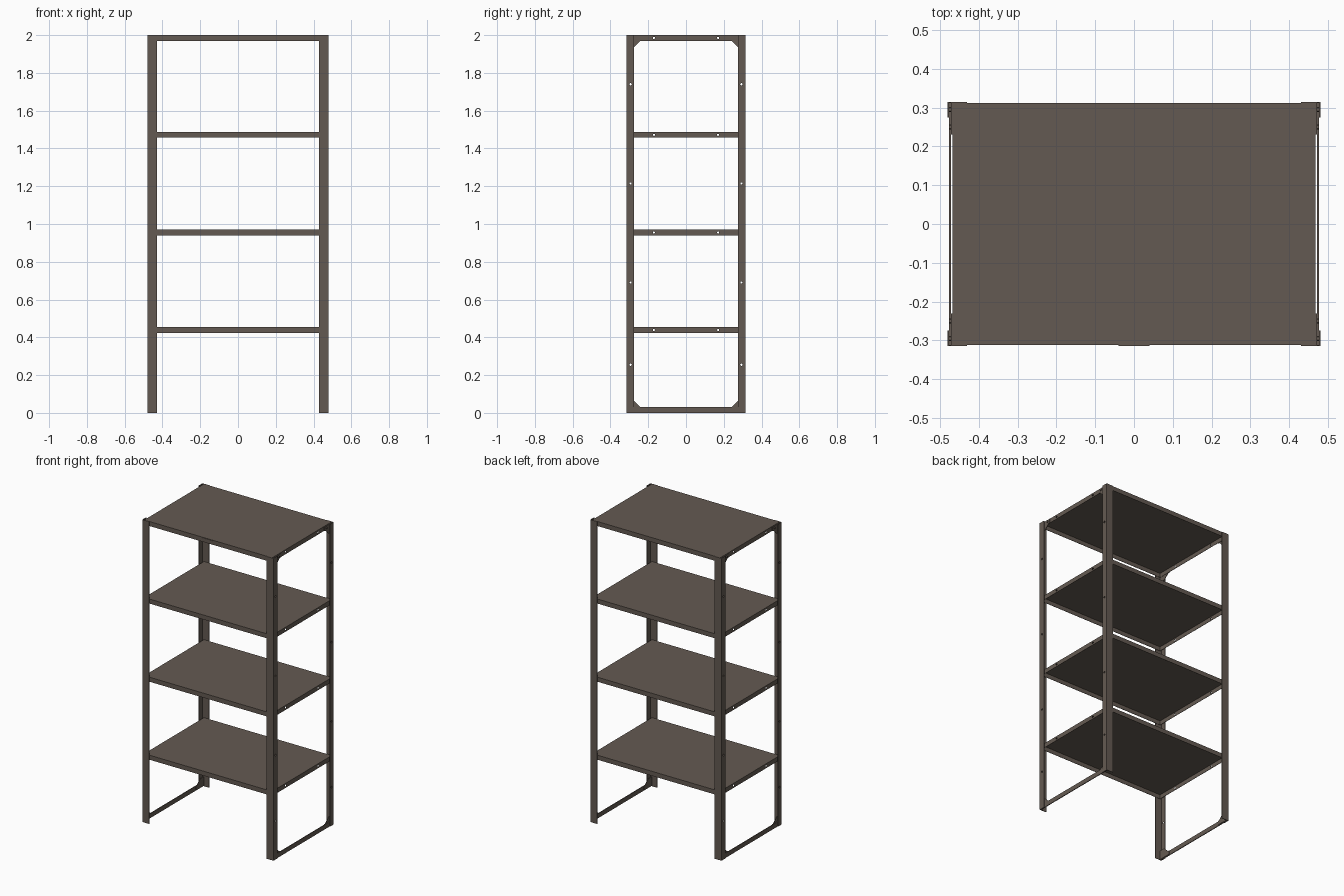
import bpy
import bmesh
import math
from mathutils import Matrix

if "Cube" in bpy.data.objects:
    bpy.data.objects.remove(bpy.data.objects["Cube"])

steel = bpy.data.materials.new("brown_grey_steel")
steel.diffuse_color = (0.127, 0.102, 0.084, 1)
steel.use_nodes = True
steel.node_tree.nodes["Principled BSDF"].inputs["Base Color"].default_value = steel.diffuse_color

HX, HY, T = 0.48, 0.315, 0.003          # outer half sizes, sheet thickness
SX, SY, HEM = 0.468, 0.312, 0.03        # shelf half sizes, hem height
SHELF_TOPS = [0.454, 0.97, 1.487, 2.0]
HOLE_Z = [0.255, 0.69, 1.215, 1.74]


def finish(name, bm):
    bmesh.ops.recalc_face_normals(bm, faces=bm.faces)
    me = bpy.data.meshes.new(name)
    bm.to_mesh(me)
    bm.free()
    me.materials.append(steel)
    ob = bpy.data.objects.new(name, me)
    bpy.context.collection.objects.link(ob)
    return ob


def prism(name, pts, offset):
    """Extrude a closed outline of 3D points along an offset."""
    bm = bmesh.new()
    face = bm.faces.new([bm.verts.new(p) for p in pts])
    res = bmesh.ops.extrude_face_region(bm, geom=[face], use_keep_orig=True)
    verts = [g for g in res["geom"] if isinstance(g, bmesh.types.BMVert)]
    bmesh.ops.translate(bm, verts=verts, vec=offset)
    return finish(name, bm)


def box(name, lo, hi):
    pts = [(lo[0], lo[1], lo[2]), (hi[0], lo[1], lo[2]),
           (hi[0], hi[1], lo[2]), (lo[0], hi[1], lo[2])]
    return prism(name, pts, (0, 0, hi[2] - lo[2]))


def rods(name, centres, radius, depth, sides):
    """Cylinders lying along x."""
    bm = bmesh.new()
    for c in centres:
        m = Matrix.Translation(c) @ Matrix.Rotation(math.pi / 2, 4, "Y")
        bmesh.ops.create_cone(bm, cap_ends=True, segments=sides, radius1=radius,
                              radius2=radius, depth=depth, matrix=m)
    return finish(name, bm)


# Bolt hole cutter running through both sides
holes = [(0, s * 0.17, z - HEM / 2) for s in (-1, 1) for z in SHELF_TOPS]
holes += [(0, s * 0.293, z) for s in (-1, 1) for z in HOLE_Z]
cutter = rods("hole_cutter", holes, 0.006, 1.2, 10)
cutter.hide_render = True
cutter.hide_viewport = True


def drill(ob):
    mod = ob.modifiers.new("holes", "BOOLEAN")
    mod.operation = "DIFFERENCE"
    mod.solver = "EXACT"
    mod.object = cutter


# Shelves: folded sheet trays, open underneath
for i, top in enumerate(SHELF_TOPS):
    bm = bmesh.new()
    bmesh.ops.create_cube(bm, size=1)
    bmesh.ops.scale(bm, vec=(2 * SX, 2 * SY, HEM), verts=bm.verts)
    bmesh.ops.translate(bm, vec=(0, 0, top - HEM / 2), verts=bm.verts)
    under = [f for f in bm.faces if f.normal.z < -0.5]
    bmesh.ops.delete(bm, geom=under, context="FACES_ONLY")
    shelf = finish(f"shelf_{i + 1}", bm)
    # Normals may face either way on an open tray, so force the top upward
    if max(shelf.data.polygons, key=lambda p: abs(p.normal.z)).normal.z < 0:
        shelf.data.flip_normals()
    sol = shelf.modifiers.new("sheet", "SOLIDIFY")
    sol.thickness = T
    sol.offset = -1
    drill(shelf)

for sx in (-1, 1):
    side = "left" if sx < 0 else "right"
    # Foot rail joining front and back posts
    box(f"foot_rail_{side}", (sx * 0.472, -HY + T, 0), (sx * (HX - T), HY - T, 0.03))
    for sy in (-1, 1):
        tag = f"{'front' if sy < 0 else 'back'}_{side}"
        # Angle-section post
        outline = [(HX, HY), (0.43, HY), (0.43, HY - T), (HX - T, HY - T),
                   (HX - T, 0.275), (HX, 0.275)]
        drill(prism(f"post_{tag}", [(sx * x, sy * y, 0) for x, y in outline], (0, 0, 2)))
        # Corner gussets, top and bottom, with bolts
        for end, base, d in (("top", 2.0, -1), ("bottom", 0.0, 1)):
            shape = [(HY - T, 0.003), (0.23, 0.003), (0.23, 0.03), (0.24, 0.03),
                     (0.275, 0.063), (HY - T, 0.063)]
            prism(f"gusset_{end}_{tag}",
                  [(sx * 0.468, sy * y, base + d * z) for y, z in shape],
                  (sx * 0.004, 0, 0))
            spots = [(sx * 0.4745, sy * 0.295, base + d * 0.045),
                     (sx * 0.4745, sy * 0.25, base + d * 0.016)]
            rods(f"bolts_{end}_{tag}", spots, 0.007, 0.005, 6)

# Small plain plate on the front edge of the top shelf
box("front_plate", (-0.04, -SY - 0.002, 1.975), (0.04, -SY, 1.997))
